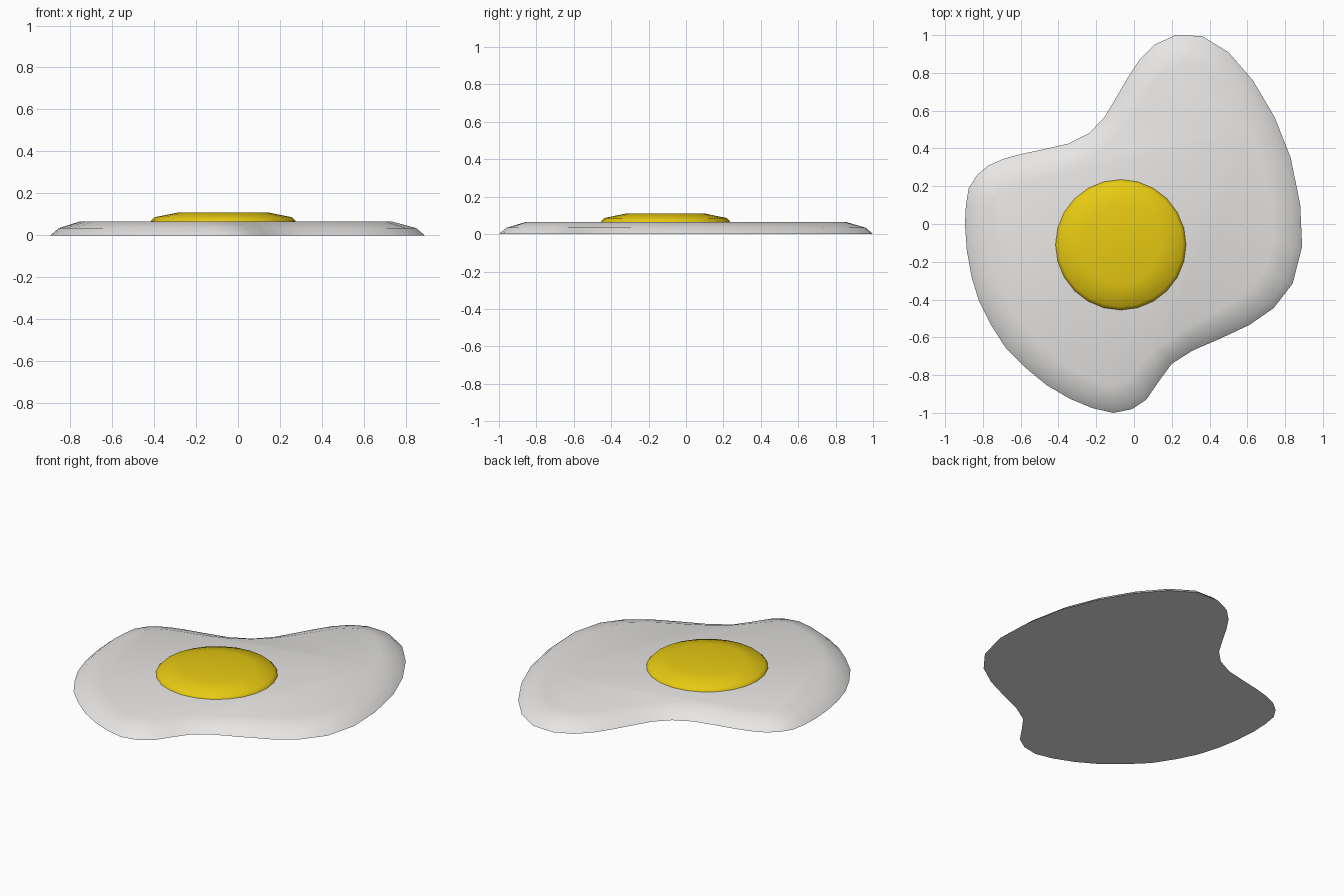
import bpy
import bmesh
import math
from mathutils import Vector

default = bpy.data.objects.get("Cube")
if default:
    bpy.data.objects.remove(default, do_unlink=True)


def make_material(name, color):
    material = bpy.data.materials.new(name)
    material.use_nodes = True
    material.diffuse_color = color
    for node in material.node_tree.nodes:
        if node.type == 'BSDF_PRINCIPLED':
            node.inputs["Base Color"].default_value = color
    return material


def inward_offset(points, distance):
    """Move a counter-clockwise outline inward along its corner normals."""
    count = len(points)
    result = []
    for i, point in enumerate(points):
        before, after = points[i - 1], points[(i + 1) % count]
        tangent = ((point - before).normalized() + (after - point).normalized()).normalized()
        result.append(point + Vector((-tangent.y, tangent.x)) * distance)
    return result


def relax(points, passes):
    """Even out an outline by averaging each point with its neighbours."""
    for _ in range(passes):
        count = len(points)
        points = [points[i] / 2 + (points[i - 1] + points[(i + 1) % count]) / 4
                  for i in range(count)]
    return points


def build_layers(name, layers, material):
    """Bridge a stack of equal outlines, cap both ends and shade smoothly."""
    bm = bmesh.new()
    rings = [[bm.verts.new((p.x, p.y, z)) for p in points] for points, z in layers]
    count = len(rings[0])
    for lower, upper in zip(rings, rings[1:]):
        for i in range(count):
            j = (i + 1) % count
            bm.faces.new((lower[i], lower[j], upper[j], upper[i]))
    bm.faces.new(list(reversed(rings[0])))
    bm.faces.new(rings[-1])
    mesh = bpy.data.meshes.new(name)
    bm.to_mesh(mesh)
    bm.free()
    mesh.materials.append(material)
    obj = bpy.data.objects.new(name, mesh)
    bpy.context.collection.objects.link(obj)
    bpy.ops.object.select_all(action='DESELECT')
    obj.select_set(True)
    bpy.context.view_layer.objects.active = obj
    bpy.ops.object.shade_smooth_by_angle(angle=math.radians(50))
    return obj


white_material = make_material("cooked white", (0.8, 0.79, 0.78, 1))
yolk_material = make_material("yolk yellow", (0.8, 0.59, 0.006, 1))

# Egg white: wavy outline, counter-clockwise from the back tip
outline = [Vector(p) for p in (
    (.22, 1), (.11, .95), (.03, .87), (-.03, .78), (-.1, .66), (-.16, .56),
    (-.24, .48), (-.35, .425), (-.48, .395), (-.6, .37), (-.69, .345),
    (-.77, .31), (-.83, .26), (-.875, .19), (-.89, .1), (-.895, 0),
    (-.885, -.14), (-.86, -.28), (-.82, -.41), (-.76, -.53), (-.68, -.655),
    (-.57, -.765), (-.46, -.855), (-.34, -.925), (-.22, -.975), (-.11, -1),
    (-.01, -.98), (.065, -.93), (.13, -.835), (.2, -.74), (.31, -.67),
    (.46, -.605), (.61, -.535), (.74, -.445), (.84, -.315), (.89, -.12),
    (.88, .1), (.83, .35), (.745, .565), (.63, .76), (.5, .91), (.36, .995))]
shoulder = inward_offset(outline, 0.04)
plateau = relax(inward_offset(outline, 0.135), 2)
build_layers("egg_white",
             [(outline, 0), (shoulder, 0.034), (plateau, 0.066)],
             white_material)

# Yolk: low rounded disc resting on the white
centre = Vector((-0.07, -0.11))
sides = 24


def circle(radius):
    return [centre + radius * Vector((math.cos(math.tau * i / sides),
                                      math.sin(math.tau * i / sides)))
            for i in range(sides)]


build_layers("yolk",
             [(circle(0.347), 0.06), (circle(0.345), 0.068),
              (circle(0.328), 0.086), (circle(0.21), 0.11)],
             yolk_material)
